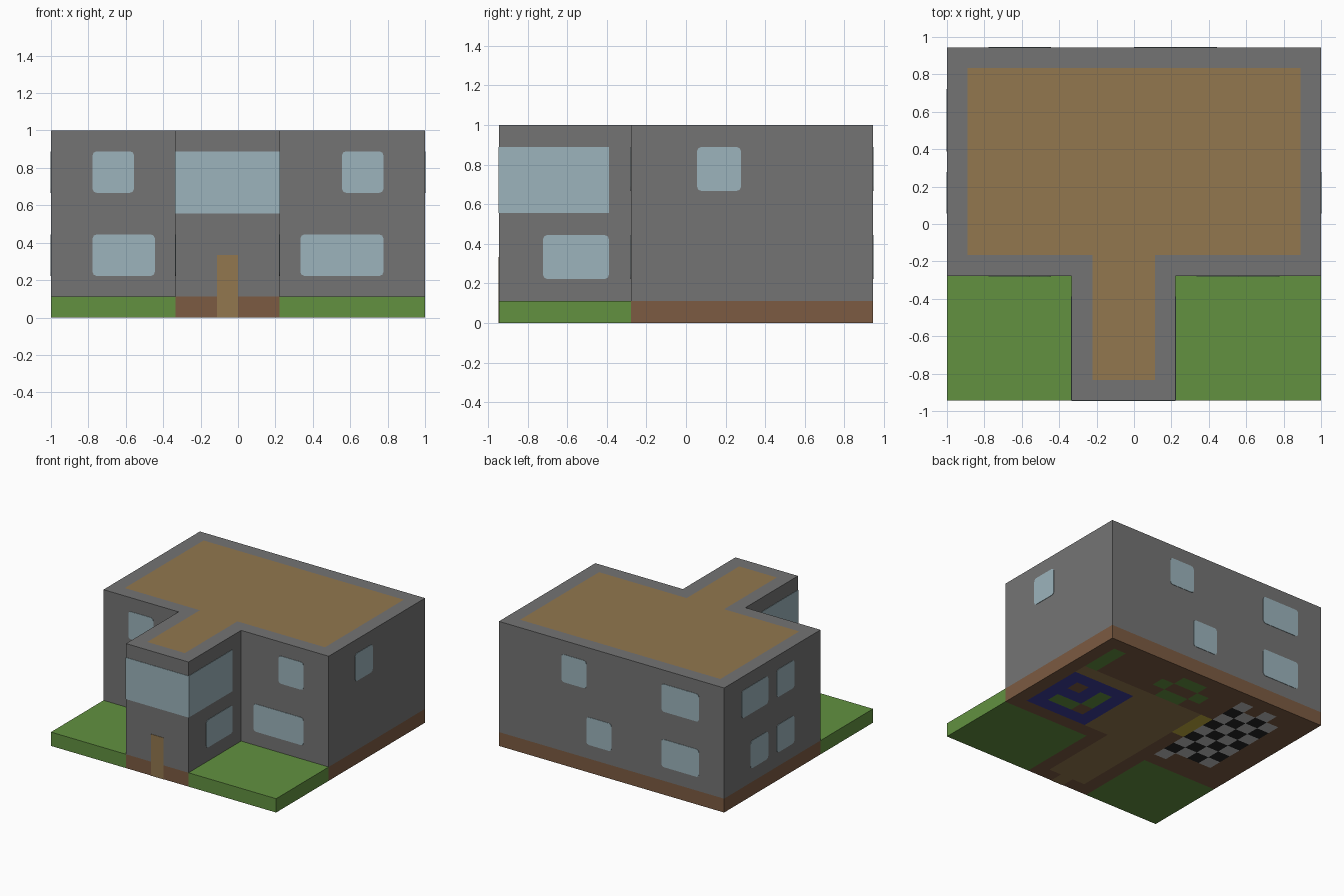
import bpy
import bmesh
from mathutils import Vector

cube = bpy.data.objects.get("Cube")
if cube:
    bpy.data.objects.remove(cube, do_unlink=True)

# The house is laid out on a grid of 18 x 17 x 9 cells
CELL = 1 / 9
DEPTH = 17


def point(x, y, z):
    return Vector(((x - 9) * CELL, (y - DEPTH / 2) * CELL, z * CELL))


def material(name, rgb):
    def linear(c):
        c /= 255
        return c / 12.92 if c <= 0.04045 else ((c + 0.055) / 1.055) ** 2.4
    color = [linear(c) for c in rgb] + [1]
    mat = bpy.data.materials.new(name)
    mat.use_nodes = True
    mat.diffuse_color = color
    node = next(n for n in mat.node_tree.nodes if n.type == 'BSDF_PRINCIPLED')
    node.inputs["Base Color"].default_value = color
    node.inputs["Roughness"].default_value = 0.9
    return mat


stone = material("grey stone", (116, 116, 116))
soil = material("brown soil", (124, 91, 66))
grass = material("green grass", (98, 145, 64))
wood = material("light wood", (146, 119, 78))
glass = material("pale glass", (156, 180, 188))
blue = material("blue carpet", (62, 62, 154))
yellow = material("yellow counter", (193, 171, 62))
white = material("white tile", (193, 193, 193))
black = material("black tile", (36, 36, 36))


def finish(bm, name, mats):
    mesh = bpy.data.meshes.new(name)
    bm.to_mesh(mesh)
    bm.free()
    for mat in mats:
        mesh.materials.append(mat)
    obj = bpy.data.objects.new(name, mesh)
    bpy.context.collection.objects.link(obj)
    return obj


def prism(name, outline, z0, z1, mats, border=0):
    """Upright block over an outline, with an optional bordered top."""
    bm = bmesh.new()
    low = [bm.verts.new(point(x, y, z0)) for x, y in outline]
    high = [bm.verts.new(point(x, y, z1)) for x, y in outline]
    for a in range(len(outline)):
        b = (a + 1) % len(outline)
        bm.faces.new((low[a], low[b], high[b], high[a]))
    top = bm.faces.new(high)
    bm.normal_update()
    if border:
        bmesh.ops.inset_individual(bm, faces=[top], thickness=border * CELL,
                                   use_even_offset=True)
        top.material_index = 1
    finish(bm, name, mats)


def plate(name, axis, wall, side, rect, mat, corner=0.022):
    """Thin panel on a wall; axis is the wall's normal, side its direction."""
    u0, u1, z0, z1 = rect
    bm = bmesh.new()
    ring = []
    for u, z in ((u0, z0), (u1, z0), (u1, z1), (u0, z1)):
        ring.append(bm.verts.new(point(wall, u, z) if axis == 0
                                 else point(u, wall, z)))
    bm.faces.new(ring)
    if corner:
        bmesh.ops.bevel(bm, geom=bm.verts[:], offset=corner, segments=2,
                        profile=0.5, affect='VERTICES')
    out = bmesh.ops.extrude_face_region(bm, geom=bm.faces[:])
    push = Vector((0, 0, 0))
    push[axis] = side * 0.003
    bmesh.ops.translate(bm, vec=push, verts=[
        g for g in out["geom"] if isinstance(g, bmesh.types.BMVert)])
    bmesh.ops.recalc_face_normals(bm, faces=bm.faces[:])
    finish(bm, name, [mat])


# Walls with flat bordered roof, foundation and lawns
house = [(0, 6), (6, 6), (6, 0), (11, 0), (11, 6), (18, 6), (18, 17), (0, 17)]
prism("walls_and_roof", house, 1, 9, [stone, wood], border=1)
prism("foundation", house, 0, 1, [soil])
for name, x0, x1 in (("right_lawn", 0, 6), ("left_lawn", 11, 18)):
    prism(name, [(x0, 0), (x1, 0), (x1, 6), (x0, 6)], 0, 1, [grass])

# Windows: name, wall axis, wall position, side, panes (u0, u1, z0, z1)
windows = [
    ("front", 1, 6, -1, [(2, 4, 6, 8), (2, 5, 2, 4), (14, 16, 6, 8), (12, 16, 2, 4)]),
    ("back", 1, 17, 1, [(11, 13, 6, 8), (9, 11, 2, 4), (2, 5, 6, 8), (2, 5, 2, 4)]),
    ("left", 0, 18, 1, [(9, 11, 6, 8)]),
    ("right", 0, 0, -1, [(12, 15, 6, 8), (9, 11, 6, 8), (12, 14, 2, 4), (9, 11, 2, 4)]),
    ("wing_left", 0, 11, 1, [(2, 5, 2, 4)]),
    ("wing_right", 0, 6, -1, [(2, 5, 2, 4)]),
]
for name, axis, wall, side, panes in windows:
    for n, rect in enumerate(panes, 1):
        plate(f"{name}_window_{n}", axis, wall, side, rect, glass)

# Wrap-around window band and front door on the wing
plate("wing_front_band", 1, 0, -1, (6, 11, 5, 8), glass, 0)
for name, wall, side in (("wing_left_band", 11, 1), ("wing_right_band", 6, -1)):
    plate(name, 0, wall, side, (0, 5, 5, 8), glass, 0)
plate("front_door", 1, 0, -1, (8, 9, 0, 3), wood, 0)

# Underside with the floor plan; columns count from the left, rows from the back
floor_mats = [soil, grass, wood, blue, yellow, white, black]
areas = [  # (first column, end column, first row, end row, material)
    (0, 7, 11, 17, grass), (12, 18, 11, 17, grass),        # lawns
    (1, 6, 4, 5, wood), (6, 11, 4, 10, wood),              # hall
    (8, 11, 10, 16, wood), (9, 10, 16, 17, wood),          # entrance
    (1, 6, 5, 10, blue), (2, 3, 6, 7, soil),               # carpet
    (2, 4, 8, 9, grass), (4, 5, 6, 8, grass), (4, 5, 8, 9, soil),  # sofa
    (1, 2, 1, 4, grass),                                   # bench
    (6, 7, 2, 3, grass), (9, 10, 2, 3, grass),             # dining chairs
    (7, 9, 1, 2, grass), (7, 9, 3, 4, grass),
    (11, 12, 4, 7, yellow),                                # counter
    (12, 13, 1, 2, white), (14, 15, 1, 2, white), (12, 13, 9, 10, white),
]


def floor_material(col, row):
    if 12 <= col < 16 and 2 <= row < 9:                    # checkered tiles
        return white if (col + row) % 2 else black
    found = soil
    for c0, c1, r0, r1, mat in areas:
        if c0 <= col < c1 and r0 <= row < r1:
            found = mat
    return found


bm = bmesh.new()
bmesh.ops.create_grid(bm, x_segments=18, y_segments=DEPTH, size=1)
bmesh.ops.scale(bm, vec=(1, DEPTH / 18, 1), verts=bm.verts[:])
bmesh.ops.reverse_faces(bm, faces=bm.faces[:])
for face in bm.faces:
    c = face.calc_center_median()
    col, row = int((1 - c.x) / CELL), int(DEPTH / 2 - c.y / CELL)
    face.material_index = floor_mats.index(floor_material(col, row))
finish(bm, "floor_plan", floor_mats)
